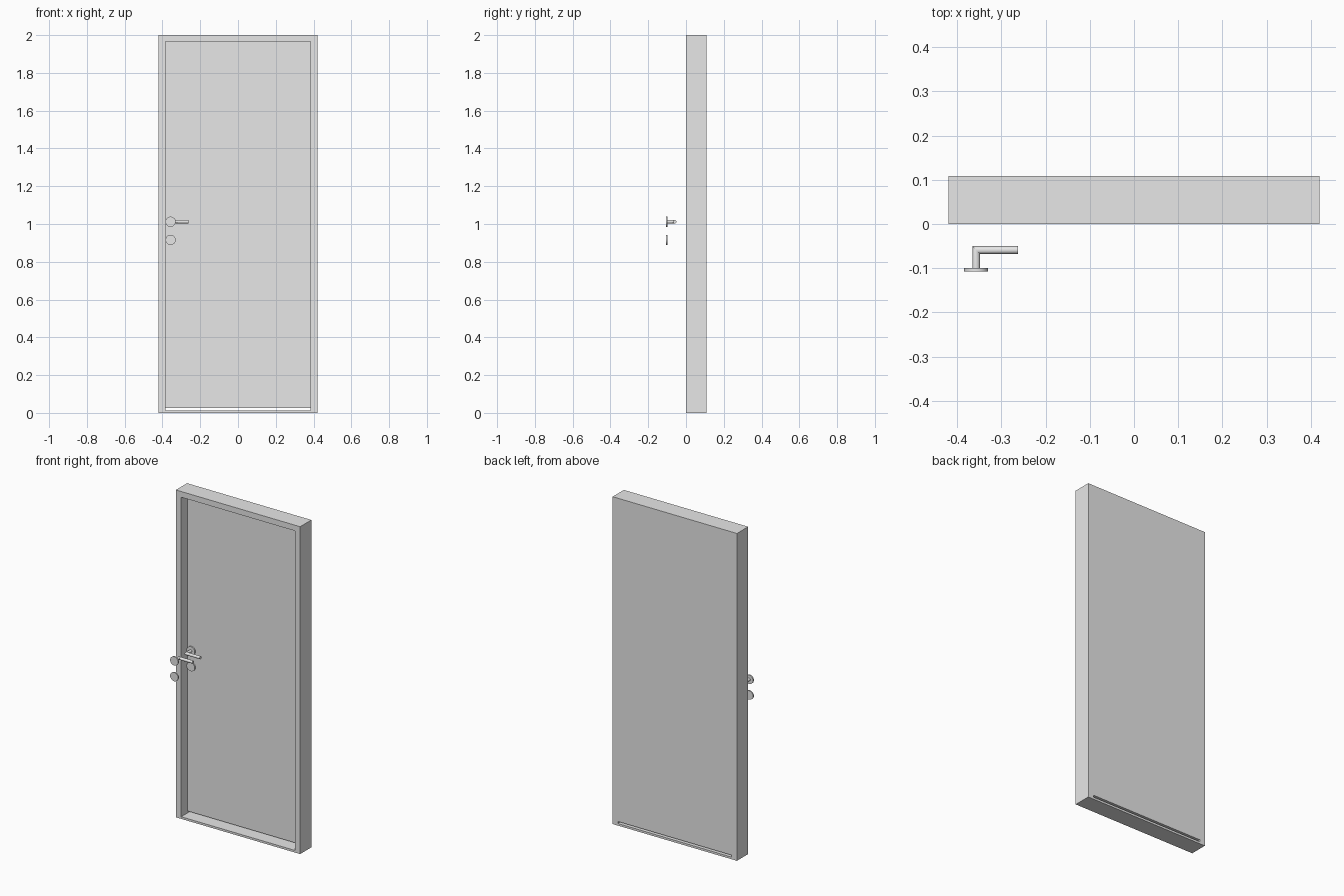
import bpy
import bmesh
from math import cos, sin, pi, radians
from mathutils import Matrix, Vector

cube = bpy.data.objects.get("Cube")
if cube:
    bpy.data.objects.remove(cube, do_unlink=True)

grey = bpy.data.materials.new("light_grey")
grey.use_nodes = True
grey.diffuse_color = (0.8, 0.8, 0.8, 1)
grey.node_tree.nodes["Principled BSDF"].inputs["Base Color"].default_value = (0.8, 0.8, 0.8, 1)

HALF_WIDTH, HEIGHT, BACK = 0.42, 2.0, 0.108   # frame outline, front at y = 0
OPENING, SILL, HEAD = 0.384, 0.013, 1.965     # clear opening
LEAF_FRONT, LEAF_BOTTOM = 0.061, 0.025
HANDLE_X, LEVER_Z, KEY_Z = -0.357, 1.012, 0.916
ROSE_RADIUS, ROSE_DEPTH, BAR_RADIUS = 0.027, 0.008, 0.0088
SIDES = 32


def finish(name, bm, smooth=False):
    bmesh.ops.recalc_face_normals(bm, faces=bm.faces)
    mesh = bpy.data.meshes.new(name)
    bm.to_mesh(mesh)
    bm.free()
    mesh.materials.append(grey)
    obj = bpy.data.objects.new(name, mesh)
    bpy.context.collection.objects.link(obj)
    if smooth:
        bpy.ops.object.select_all(action='DESELECT')
        obj.select_set(True)
        bpy.context.view_layer.objects.active = obj
        bpy.ops.object.shade_smooth_by_angle(angle=radians(35))
    return obj


def rectangle(bm, half, low, high, y):
    return [bm.verts.new(p) for p in
            ((-half, y, low), (half, y, low), (half, y, high), (-half, y, high))]


def bridge(bm, ring_a, ring_b):
    n = len(ring_a)
    for i in range(n):
        j = (i + 1) % n
        bm.faces.new((ring_a[i], ring_a[j], ring_b[j], ring_b[i]))


# Frame: four rectangular rings joined into a closed surround
bm = bmesh.new()
rings = [rectangle(bm, HALF_WIDTH, 0, HEIGHT, 0),
         rectangle(bm, HALF_WIDTH, 0, HEIGHT, BACK),
         rectangle(bm, OPENING, SILL, HEAD, BACK),
         rectangle(bm, OPENING, SILL, HEAD, 0)]
for k in range(4):
    bridge(bm, rings[k], rings[(k + 1) % 4])
finish("door_frame", bm)

# Leaf: flush with the back, with a gap above the sill
bm = bmesh.new()
front = rectangle(bm, OPENING, LEAF_BOTTOM, HEAD, LEAF_FRONT)
back = rectangle(bm, OPENING, LEAF_BOTTOM, HEAD, BACK)
bridge(bm, front, back)
bm.faces.new(front)
bm.faces.new(back)
finish("door_leaf", bm)


# Round cover plate standing on the plane y = base, growing toward direction d
def rose(name, base, d, z):
    bm = bmesh.new()
    centre = Vector((HANDLE_X, base + d * ROSE_DEPTH / 2, z))
    bmesh.ops.create_cone(bm, cap_ends=True, segments=SIDES, radius1=ROSE_RADIUS,
                          radius2=ROSE_RADIUS, depth=ROSE_DEPTH,
                          matrix=Matrix.Translation(centre) @ Matrix.Rotation(pi / 2, 4, 'X'))
    finish(name, bm, True)


# Round bar with a mitred right-angle corner
def lever(name, base, d):
    bm = bmesh.new()
    bar_y = base + d * 0.048
    neck, mitre, tip = [], [], []
    for i in range(SIDES):
        t = 2 * pi * i / SIDES
        a, b = BAR_RADIUS * cos(t), LEVER_Z + BAR_RADIUS * sin(t)
        neck.append(bm.verts.new((HANDLE_X + a, base, b)))
        mitre.append(bm.verts.new((HANDLE_X + a, bar_y - d * a, b)))
        tip.append(bm.verts.new((-0.262, bar_y - d * a, b)))
    bridge(bm, neck, mitre)
    bridge(bm, mitre, tip)
    bm.faces.new(neck)
    bm.faces.new(tip)
    finish(name, bm, True)


# Handle set on the leaf, and its opposite number standing clear of the front
for label, base, d in (("inner", LEAF_FRONT, -1), ("outer", -0.107, 1)):
    rose(label + "_handle_rose", base, d, LEVER_Z)
    rose(label + "_key_rose", base, d, KEY_Z)
    lever(label + "_lever", base, d)
